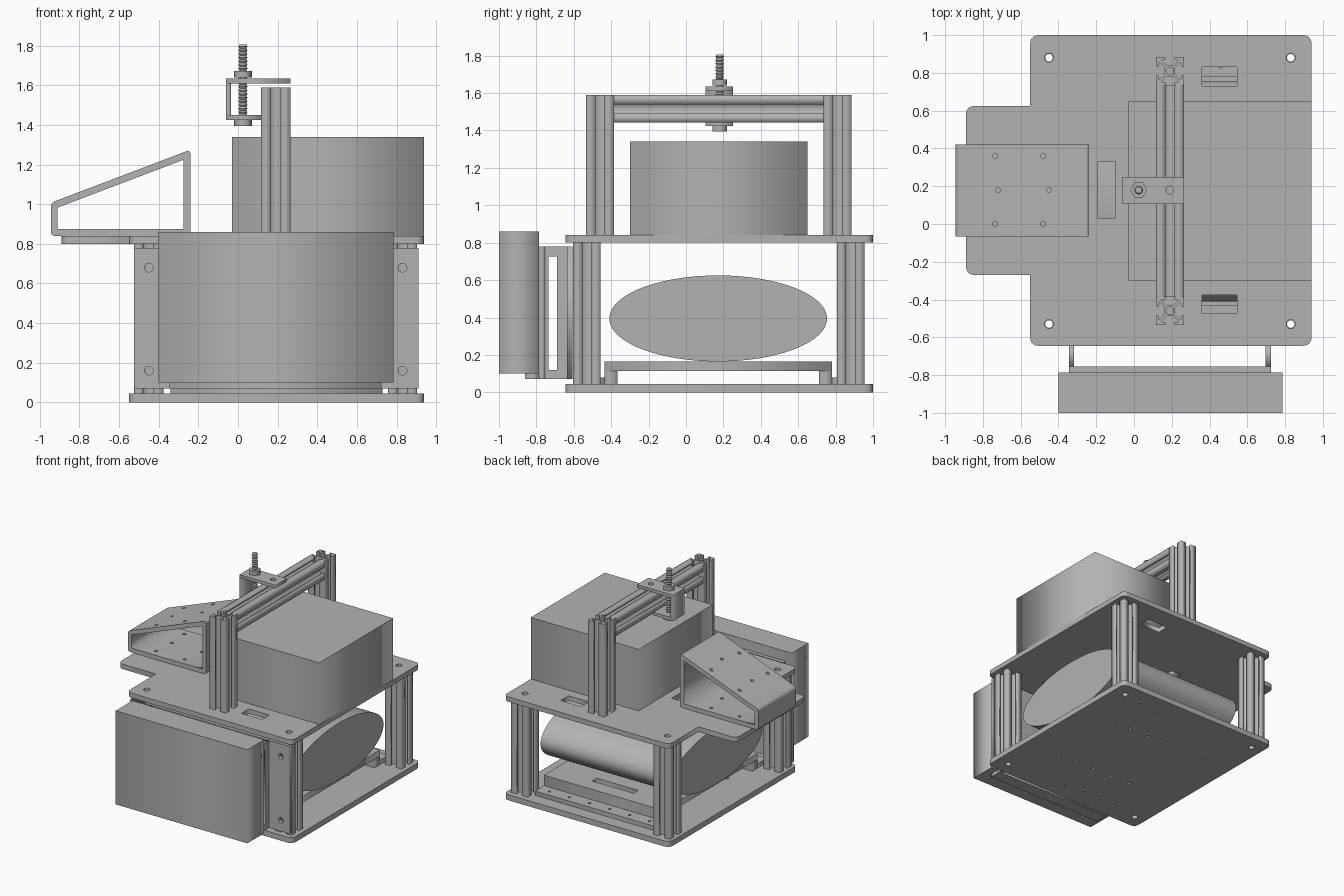
import bpy, bmesh, math
from mathutils import Vector

if "Cube" in bpy.data.objects:
    bpy.data.objects.remove(bpy.data.objects["Cube"], do_unlink=True)

grey = bpy.data.materials.new("plain grey")
grey.use_nodes = True
GREY = (0.45, 0.45, 0.45, 1)
grey.diffuse_color = GREY
grey.node_tree.nodes["Principled BSDF"].inputs["Base Color"].default_value = GREY


def add(name, mesh, smooth=False):
    obj = bpy.data.objects.new(name, mesh)
    bpy.context.collection.objects.link(obj)
    mesh.materials.clear()
    mesh.materials.append(grey)
    if smooth:
        bpy.ops.object.select_all(action="DESELECT")
        obj.select_set(True)
        bpy.context.view_layer.objects.active = obj
        bpy.ops.object.shade_smooth_by_angle(angle=math.radians(30))
    return obj


# ---- 2D outlines
def rect(u0, u1, v0, v1):
    return [(u0, v0), (u1, v0), (u1, v1), (u0, v1)]


def circle(u, v, r, n=20):
    return [(u + r * math.cos(2 * math.pi * i / n), v + r * math.sin(2 * math.pi * i / n))
            for i in range(n)]


def rounded(points, r, steps=6):
    """Round the convex corners of a counter-clockwise outline."""
    out = []
    for i, p in enumerate(points):
        p = Vector(p)
        a = (Vector(points[i - 1]) - p).normalized()
        b = (Vector(points[(i + 1) % len(points)]) - p).normalized()
        if a.x * b.y - a.y * b.x > 0:
            out.append(tuple(p))
            continue
        for k in range(steps + 1):
            t = k / steps
            out.append(tuple(p + a * r * (1 - t) ** 2 + b * r * t ** 2))
    return out


def prism(name, axis, lo, hi, outline, holes=(), smooth=False):
    """Extrude an outline with holes along an axis from lo to hi."""
    curve = bpy.data.curves.new(name, "CURVE")
    curve.dimensions = "2D"
    curve.fill_mode = "BOTH"
    curve.extrude = (hi - lo) / 2
    for loop in [outline, *holes]:
        spline = curve.splines.new("POLY")
        spline.points.add(len(loop) - 1)
        for pt, (u, v) in zip(spline.points, loop):
            pt.co = (u, v, 0, 1)
        spline.use_cyclic_u = True
    temp = bpy.data.objects.new("temp", curve)
    bpy.context.collection.objects.link(temp)
    deps = bpy.context.evaluated_depsgraph_get()
    mesh = bpy.data.meshes.new_from_object(temp.evaluated_get(deps))
    bpy.data.objects.remove(temp, do_unlink=True)
    mid = (lo + hi) / 2
    for vert in mesh.vertices:
        u, v, w = vert.co
        w += mid
        vert.co = {"x": (w, u, v), "y": (u, w, v), "z": (u, v, w)}[axis]
    bm = bmesh.new()
    bm.from_mesh(mesh)
    bmesh.ops.remove_doubles(bm, verts=bm.verts, dist=1e-5)
    bmesh.ops.recalc_face_normals(bm, faces=bm.faces)
    bm.to_mesh(mesh)
    bm.free()
    mesh.name = name
    return add(name, mesh, smooth)


def box(name, x0, x1, y0, y1, z0, z1):
    return prism(name, "z", z0, z1, rect(x0, x1, y0, y1))


def slot_profile(cu, cv, h=0.074):
    """Slotted rail section: one side, turned four times."""
    half = [(h, 0.024), (0.059, 0.024), (0.059, 0.043), (0.053, 0.043), (0.028, 0.018)]
    side = [(h, -h)] + [(u, -v) for u, v in half] + half[::-1]
    loop = []
    for _ in range(4):
        loop += [(cu + u, cv + v) for u, v in side]
        side = [(-v, u) for u, v in side]
    return loop


def rail(name, axis, lo, hi, cu, cv):
    return prism(name, axis, lo, hi, slot_profile(cu, cv), [circle(cu, cv, 0.02, 16)])


# ---- base and top decks
corners = [(x, y) for x in (-0.45, 0.83) for y in (-0.53, 0.88)]
deck_holes = [circle(x, y, 0.024) for x, y in corners]
bolt_xs = [-0.26 + 0.18 * i for i in range(6)]
small = [circle(x, y, 0.011, 10) for x in bolt_xs for y in (-0.49, -0.16, 0.5, 0.84)]
prism("base_deck", "z", 0, 0.045, rounded(rect(-0.55, 0.94, -0.645, 1), 0.05),
      deck_holes + small)

deck = [(-0.55, -0.645), (0.94, -0.645), (0.94, 1), (-0.55, 1), (-0.55, 0.625),
        (-0.89, 0.625), (-0.89, -0.27), (-0.55, -0.27)]
openings = [rect(0.36, 0.545, -0.47, -0.375), rect(0.36, 0.545, 0.73, 0.83),
            rect(-0.19, -0.1, 0.03, 0.33)]
prism("top_deck", "z", 0.8, 0.84, rounded(deck, 0.05), deck_holes + openings)

# ---- corner columns
for x, y in corners:
    rail("corner_column", "z", 0.045, 0.8, x, y)

# ---- gantry
for y in (-0.46, 0.81):
    rail("gantry_post", "z", 0.84, 1.59, 0.19, y)
rail("gantry_beam", "x", -0.386, 0.736, 0, 0)
beam = bpy.data.objects["gantry_beam"]
for vert in beam.data.vertices:
    x, y, z = vert.co
    vert.co = (0.19 - y, x, z + 1.516)

# ---- upper equipment box
box("upper_box", -0.03, 0.94, -0.3, 0.65, 0.84, 1.34)

# ---- elliptical tank on its cradle
tank = [(0.172 + 0.582 * math.cos(a), 0.395 + 0.23 * math.sin(a))
        for a in (2 * math.pi * i / 96 for i in range(96))]
prism("tank", "x", -0.4, 0.78, tank, smooth=True)

C0, C1 = -0.34, 0.73
prism("cradle_top", "z", 0.115, 0.165, rect(C0, C1, -0.435, 0.78),
      [rect(0.01, 0.38, -0.31, -0.25), rect(0.01, 0.38, 0.6, 0.66)])
for y0, y1, f0, f1 in ((-0.435, -0.365, -0.55, -0.435), (0.71, 0.78, 0.78, 0.895)):
    box("cradle_leg", C0, C1, y0, y1, 0.045, 0.115)
    prism("cradle_flange", "z", 0.045, 0.08, rect(C0, C1, f0, f1),
          [circle(x, (f0 + f1) / 2, 0.011, 10) for x in bolt_xs])

# ---- front panel, its bracket and the front box
prism("front_panel", "y", -0.635, -0.607, rect(-0.525, 0.91, 0.07, 0.78),
      [circle(x, z, 0.022) for x in (-0.45, 0.83) for z in (0.16, 0.68)])
for x in (-0.345, 0.697):
    prism("bracket_side", "x", x, x + 0.028, rect(-0.755, -0.635, 0.07, 0.78),
          [rect(-0.735, -0.69, 0.12, 0.725)])
box("bracket_back", -0.345, 0.725, -0.785, -0.755, 0.07, 0.78)
box("bracket_shelf", -0.345, 0.725, -0.86, -0.785, 0.07, 0.1)
box("front_box", -0.4, 0.785, -1, -0.785, 0.1, 0.86)

# ---- sloped stand with drilled holes
outer = rounded([(-0.945, 0.84), (-0.24, 0.84), (-0.24, 1.275), (-0.945, 1.007)], 0.025)
inner = [(-0.91, 0.875), (-0.275, 0.875), (-0.275, 1.224), (-0.91, 0.983)]
stand = prism("sloped_stand", "y", -0.065, 0.42, outer, [inner])
bm = bmesh.new()
for x, y in [(-0.735, 0), (-0.48, 0), (-0.72, 0.18), (-0.45, 0.18), (-0.735, 0.36), (-0.48, 0.36)]:
    made = bmesh.ops.create_cone(bm, cap_ends=True, segments=12, radius1=0.013,
                                 radius2=0.013, depth=0.8)
    bmesh.ops.translate(bm, verts=made["verts"], vec=(x, y, 1.1))
drill_mesh = bpy.data.meshes.new("drill")
bm.to_mesh(drill_mesh)
bm.free()
drill = add("drill", drill_mesh)
drill.hide_render = True
cut = stand.modifiers.new("holes", "BOOLEAN")
cut.operation, cut.solver, cut.object = "DIFFERENCE", "EXACT", drill
stand.data = bpy.data.meshes.new_from_object(
    stand.evaluated_get(bpy.context.evaluated_depsgraph_get()))
stand.modifiers.clear()
bpy.data.objects.remove(drill, do_unlink=True)

# ---- clamp bracket on the beam
BX, BY = 0.025, 0.18
prism("clamp_top", "z", 1.61, 1.635, rect(-0.06, 0.265, 0.105, 0.25),
      [circle(0.19, BY, 0.021), circle(BX, BY, 0.021)])
box("clamp_wall", -0.06, -0.035, 0.105, 0.25, 1.45, 1.61)
lip = [(-0.06, 0.105), (0.116, 0.105), (0.116, 0.25), (-0.06, 0.25)]
prism("clamp_lip", "z", 1.425, 1.45, lip, [circle(BX, BY, 0.021)])

# ---- threaded rod and nuts
bm = bmesh.new()
turns, z0, z1 = 22, 1.4, 1.805
chain = [(0, z0)] + [(0.017 + 0.006 * (i % 2), z0 + (z1 - z0) * i / (2 * turns))
                     for i in range(2 * turns + 1)] + [(0, z1)]
verts = [bm.verts.new((BX + r, BY, z)) for r, z in chain]
edges = [bm.edges.new(pair) for pair in zip(verts, verts[1:])]
bmesh.ops.spin(bm, geom=verts + edges, cent=(BX, BY, 0), axis=(0, 0, 1),
               angle=2 * math.pi, steps=20)
bmesh.ops.remove_doubles(bm, verts=bm.verts, dist=1e-5)
bmesh.ops.recalc_face_normals(bm, faces=bm.faces)
rod = bpy.data.meshes.new("threaded_rod")
bm.to_mesh(rod)
bm.free()
add("threaded_rod", rod)
for lo in (1.395, 1.64):
    prism("hex_nut", "z", lo, lo + 0.033, circle(BX, BY, 0.045, 6))
